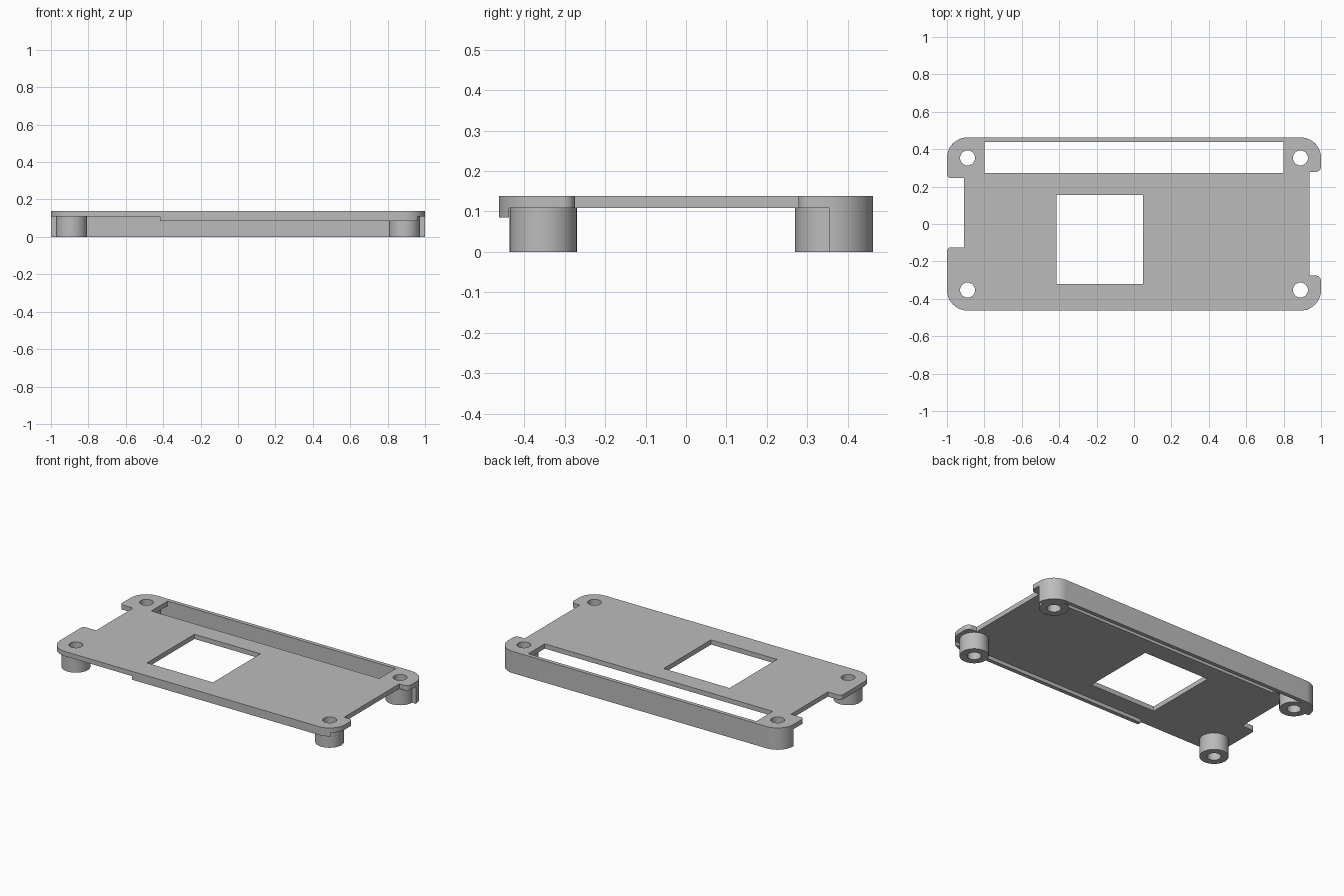
import bpy, bmesh
from math import sin, cos, radians
from mathutils import Vector

old = bpy.data.objects.get("Cube")
if old:
    bpy.data.objects.remove(old, do_unlink=True)

grey = bpy.data.materials.new("plain_grey")
grey.use_nodes = True
grey.diffuse_color = (0.5, 0.5, 0.5, 1)
grey.node_tree.nodes["Principled BSDF"].inputs["Base Color"].default_value = (0.5, 0.5, 0.5, 1)

# Shared sizes
W, D = 1.0, 0.463            # half width and depth
CX, CY = 0.89, 0.353         # screw positions, also corner arc centres
CORNER, BOSS, HOLE = 0.11, 0.083, 0.04
WALL_Y = 0.438               # inner face of rear wall and front lip
UNDER, TOP = 0.108, 0.138    # plate underside and top


def arc(cx, cy, r, a0, a1, n=16):
    angles = [radians(a0 + (a1 - a0) * i / n) for i in range(n + 1)]
    return [(cx + r * cos(a), cy + r * sin(a)) for a in angles]


def circle(cx, cy, r):
    return arc(cx, cy, r, 0, 360, 48)[:-1]


def rect(x0, y0, x1, y1):
    return [(x0, y0), (x1, y0), (x1, y1), (x0, y1)]


def rounded(corners, n=12):
    """Outline from right-angled corners (x, y, radius)."""
    pts = []
    for i, (x, y, r) in enumerate(corners):
        p = Vector((x, y))
        if r == 0:
            pts.append((x, y))
            continue
        u = (Vector(corners[i - 1][:2]) - p).normalized() * r
        v = (Vector(corners[(i + 1) % len(corners)][:2]) - p).normalized() * r
        for k in range(n + 1):
            t = radians(90 * k / n)
            pts.append(tuple(p + u + v - v * cos(t) - u * sin(t)))
    return pts


def extrude(name, loops, z0, z1):
    """Solid from an outline and its holes."""
    curve = bpy.data.curves.new(name, 'CURVE')
    curve.dimensions = '2D'
    curve.fill_mode = 'BOTH'
    curve.extrude = (z1 - z0) / 2
    for pts in loops:
        s = curve.splines.new('POLY')
        s.points.add(len(pts) - 1)
        for point, (x, y) in zip(s.points, pts):
            point.co = (x, y, 0, 1)
        s.use_cyclic_u = True
    tmp = bpy.data.objects.new(name + "_profile", curve)
    bpy.context.collection.objects.link(tmp)
    bpy.context.view_layer.update()
    mesh = bpy.data.meshes.new_from_object(
        tmp.evaluated_get(bpy.context.evaluated_depsgraph_get()))
    bpy.data.objects.remove(tmp, do_unlink=True)
    bm = bmesh.new()
    bm.from_mesh(mesh)
    bmesh.ops.remove_doubles(bm, verts=bm.verts, dist=0.0001)
    bmesh.ops.translate(bm, verts=bm.verts, vec=(0, 0, (z0 + z1) / 2))
    bmesh.ops.recalc_face_normals(bm, faces=bm.faces)
    bm.to_mesh(mesh)
    bm.free()
    mesh.name = name
    mesh.materials.clear()
    mesh.materials.append(grey)
    obj = bpy.data.objects.new(name, mesh)
    bpy.context.collection.objects.link(obj)
    bpy.ops.object.select_all(action='DESELECT')
    obj.select_set(True)
    bpy.context.view_layer.objects.active = obj
    bpy.ops.object.shade_smooth_by_angle(angle=radians(30))
    return obj


# Top plate: side notches, screw holes, square window and long rear slot
outline = rounded([
    (-W, -D, CORNER), (W, -D, CORNER),
    (W, -0.275, 0.03), (0.937, -0.275, 0), (0.937, 0.278, 0), (W, 0.278, 0.03),
    (W, D, CORNER), (-W, D, CORNER),
    (-W, 0.245, 0.02), (-0.908, 0.245, 0), (-0.908, -0.125, 0), (-W, -0.125, 0.02)])
screws = [circle(sx * CX, sy * CY, HOLE) for sx in (-1, 1) for sy in (-1, 1)]
window = rect(-0.415, -0.32, 0.048, 0.156)
slot = rect(-0.8, 0.273, 0.8, WALL_Y)
extrude("top_plate", [outline, window, slot] + screws, UNDER, TOP)

# Rear wall, wrapping both corners and merging with the rear bosses
half = [(0, D)] + arc(CX, CY, CORNER, 90, 0) + arc(CX, CY, BOSS, 0, -265, 40)
half.append((CX - 0.008, WALL_Y))
half.append((0, WALL_Y))
wall = half + [(-x, y) for x, y in reversed(half[1:-1])]
extrude("rear_wall", [wall, circle(CX, CY, HOLE), circle(-CX, CY, HOLE)], 0, UNDER)

# Front bosses
for side, sx in (("left", 1), ("right", -1)):
    extrude("front_boss_" + side,
            [circle(sx * CX, -CY, BOSS), circle(sx * CX, -CY, HOLE)], 0, UNDER)

# Shallow lip under the front edge
lip = [(-0.418, -WALL_Y), (-0.418, -D)] + arc(CX, -CY, CORNER, -90, -50.6)
extrude("front_lip", [lip], 0.085, UNDER)
